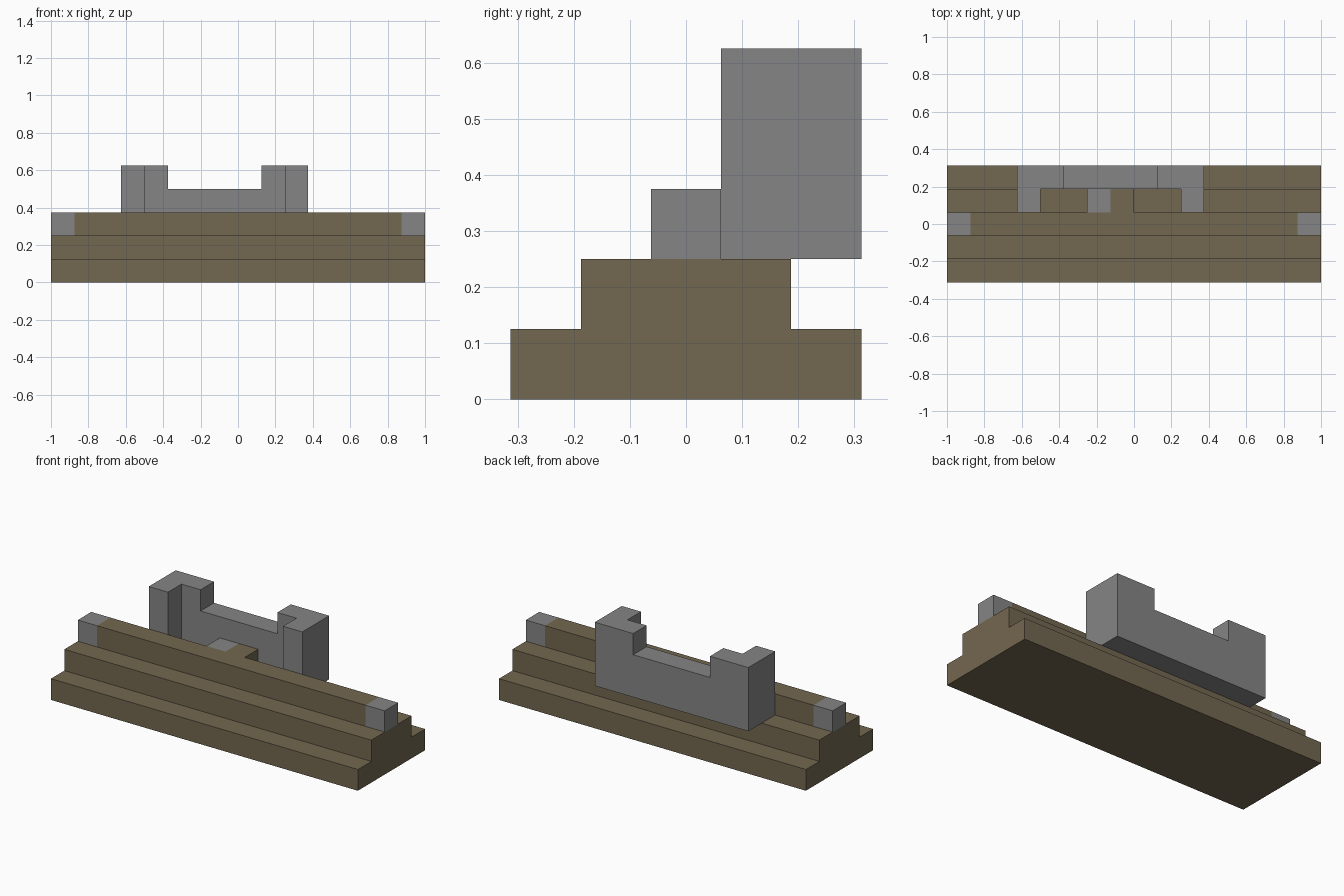
import bpy, bmesh
from mathutils import Vector

U = 0.125  # one block

old = bpy.data.objects.get("Cube")
if old:
    bpy.data.objects.remove(old, do_unlink=True)


def material(name, rgb):
    m = bpy.data.materials.new(name)
    m.use_nodes = True
    m.diffuse_color = (*rgb, 1)
    m.node_tree.nodes["Principled BSDF"].inputs["Base Color"].default_value = (*rgb, 1)
    return m


wood = material("brown wood", (0.171, 0.136, 0.080))
stone = material("grey stone", (0.235, 0.235, 0.235))


def prism(name, outline, direction, mats, cuts=(), is_stone=None):
    """Extrude an outline (in blocks), split it at planes, colour faces by rule."""
    bm = bmesh.new()
    face = bm.faces.new([bm.verts.new(Vector(p) * U) for p in outline])
    ext = bmesh.ops.extrude_face_region(bm, geom=[face], use_keep_orig=True)
    moved = [v for v in ext["geom"] if isinstance(v, bmesh.types.BMVert)]
    bmesh.ops.translate(bm, verts=moved, vec=Vector(direction) * U)
    for co, no in cuts:
        bmesh.ops.bisect_plane(bm, geom=bm.verts[:] + bm.edges[:] + bm.faces[:],
                               plane_co=Vector(co) * U, plane_no=no)
    bmesh.ops.recalc_face_normals(bm, faces=bm.faces[:])
    if is_stone:
        for f in bm.faces:
            f.material_index = int(is_stone(f.calc_center_median() / U))
    mesh = bpy.data.meshes.new(name)
    bm.to_mesh(mesh)
    bm.free()
    for m in mats:
        mesh.materials.append(m)
    obj = bpy.data.objects.new(name, mesh)
    bpy.context.collection.objects.link(obj)
    return obj


# Stepped base with stone blocks at the ends of its top tier
half = [(2.5, 0), (2.5, 1), (1.5, 1), (1.5, 2), (0.5, 2), (0.5, 3)]
steps = half + [(-y, z) for y, z in reversed(half)]
prism("stepped_base", [(-8, y, z) for y, z in steps], (16, 0, 0), [wood, stone],
      cuts=[((-7, 0, 0), (1, 0, 0)), ((7, 0, 0), (1, 0, 0)), ((0, 0, 2), (0, 0, 1))],
      is_stone=lambda c: c.z > 2 and abs(c.x) > 7)

# Raised block behind the top tier, half stone and half wood
prism("middle_block", [(-2, .5, 2), (0, .5, 2), (0, 1.5, 2), (-2, 1.5, 2)], (0, 0, 1),
      [wood, stone], cuts=[((-1, 0, 0), (1, 0, 0))], is_stone=lambda c: c.x < -1)

# Back wall with two arms reaching forward
wall_plan = [(-5, .5), (-4, .5), (-4, 1.5), (2, 1.5),
             (2, .5), (3, .5), (3, 2.5), (-5, 2.5)]
wall = prism("back_wall", [(x, y, 2) for x, y in wall_plan], (0, 0, 3), [stone])

# Lower the middle of the wall
cutter = prism("wall_notch_cutter", [(-3, 1, 4), (1, 1, 4), (1, 3, 4), (-3, 3, 4)],
               (0, 0, 2), [stone])
cutter.hide_render = True
cut = wall.modifiers.new("notch", 'BOOLEAN')
cut.operation = 'DIFFERENCE'
cut.solver = 'EXACT'
cut.object = cutter
bpy.context.view_layer.update()
shape = wall.evaluated_get(bpy.context.evaluated_depsgraph_get())
wall_mesh = bpy.data.meshes.new_from_object(shape)
wall.modifiers.clear()
wall.data = wall_mesh
bpy.data.objects.remove(cutter, do_unlink=True)
